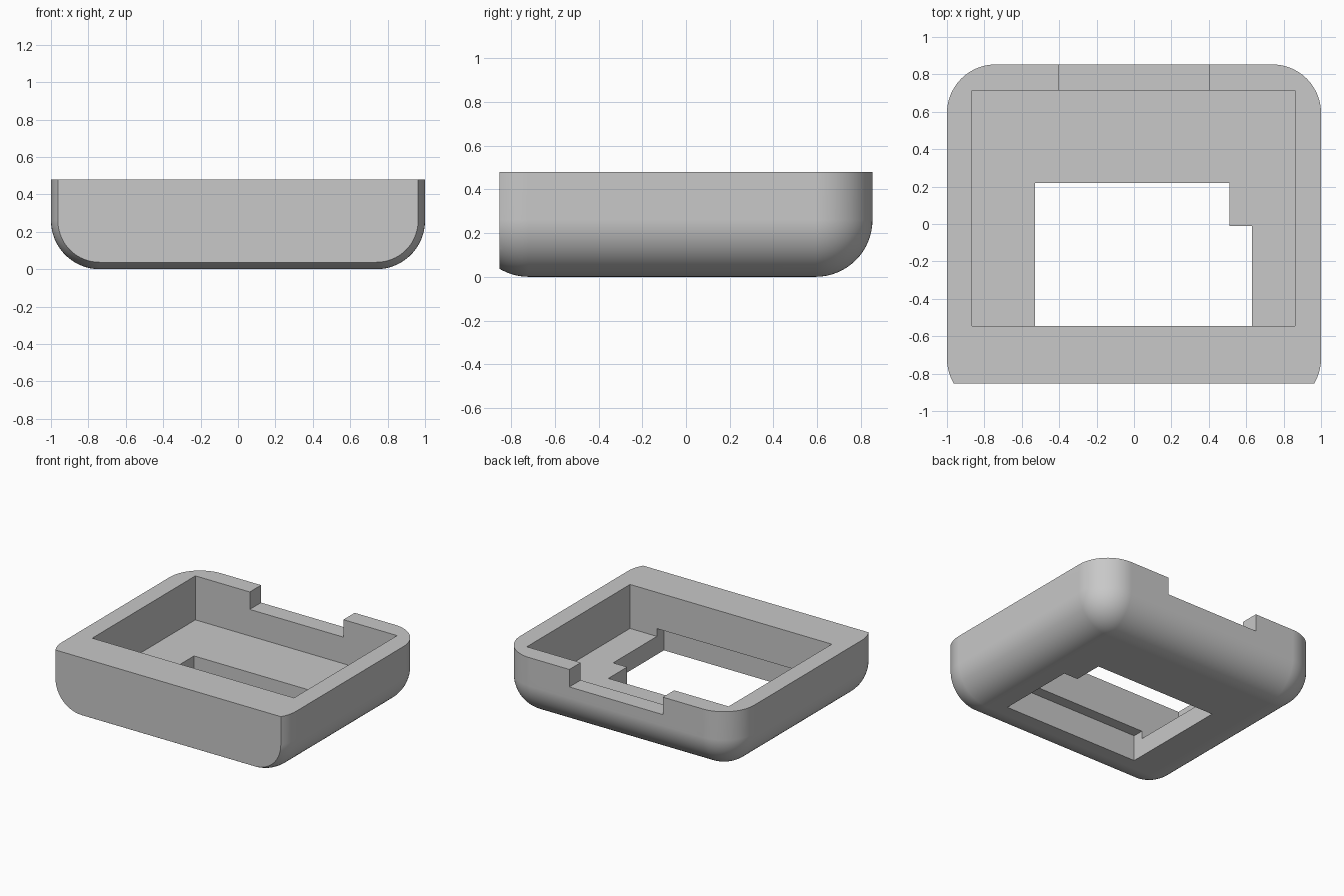
import bpy
import bmesh
import math
from mathutils import Vector

old = bpy.data.objects.get("Cube")
if old:
    bpy.data.objects.remove(old, do_unlink=True)

gray = bpy.data.materials.new("light_gray")
gray.use_nodes = True
color = (0.58, 0.58, 0.58, 1.0)
gray.diffuse_color = color
gray.node_tree.nodes["Principled BSDF"].inputs["Base Color"].default_value = color


def block(name, x, y, z):
    """Axis-aligned block given as (low, high) ranges."""
    bm = bmesh.new()
    bmesh.ops.create_cube(bm, size=1)
    for v in bm.verts:
        v.co = Vector([lo if c < 0 else hi for c, (lo, hi) in zip(v.co, (x, y, z))])
    mesh = bpy.data.meshes.new(name)
    bm.to_mesh(mesh)
    bm.free()
    mesh.materials.append(gray)
    obj = bpy.data.objects.new(name, mesh)
    bpy.context.collection.objects.link(obj)
    return obj


HALF_Y, TOP = 0.853, 0.48
FLOOR, SLOT_TOP, NOTCH = 0.14, 0.20, 0.345
WALL_FRONT, WALL_BACK = -0.545, 0.715
HOLE_LEFT, HOLE_FRONT = -0.53, -0.63

# Fully rounded shell, oversized at the front and top
tray = block("tray_shell", (-1, 1), (-0.98, HALF_Y), (0, 1))
bevel = tray.modifiers.new("rounding", "BEVEL")
bevel.width = 0.26
bevel.segments = 16
bevel.limit_method = "NONE"

cutters = [
    # Flat front and open flat top
    block("front_trim", (-2, 2), (-2, -HALF_Y), (-1, 2)),
    block("top_trim", (-2, 2), (-2, 2), (TOP, 2)),
    # Main cavity and the notch in the back wall
    block("cavity", (-0.865, 0.86), (WALL_FRONT, WALL_BACK), (FLOOR, 2)),
    block("back_notch", (-0.4, 0.4), (0.6, 2), (NOTCH, 2)),
    # Stepped floor opening, running into a slot under the front wall
    block("opening_wide", (HOLE_LEFT, 0.63), (HOLE_FRONT, -0.01), (-1, SLOT_TOP)),
    block("opening_narrow", (HOLE_LEFT, 0.51), (-0.1, 0.22), (-1, 0.19)),
]
for cutter in cutters:
    cutter.hide_render = True
    cut = tray.modifiers.new(cutter.name, "BOOLEAN")
    cut.operation = "DIFFERENCE"
    cut.solver = "EXACT"
    cut.object = cutter

# Bake the cuts, then drop the cutters
graph = bpy.context.evaluated_depsgraph_get()
result = bpy.data.meshes.new_from_object(tray.evaluated_get(graph))
tray.modifiers.clear()
tray.data = result
result.name = "tray_shell"
result.materials.clear()
result.materials.append(gray)
for cutter in cutters:
    bpy.data.objects.remove(cutter, do_unlink=True)

# Smooth rounding with crisp cut edges
bpy.ops.object.select_all(action="DESELECT")
tray.select_set(True)
bpy.context.view_layer.objects.active = tray
bpy.ops.object.shade_smooth_by_angle(angle=math.radians(25))
weighted = tray.modifiers.new("weighted_normals", "WEIGHTED_NORMAL")
weighted.keep_sharp = True
